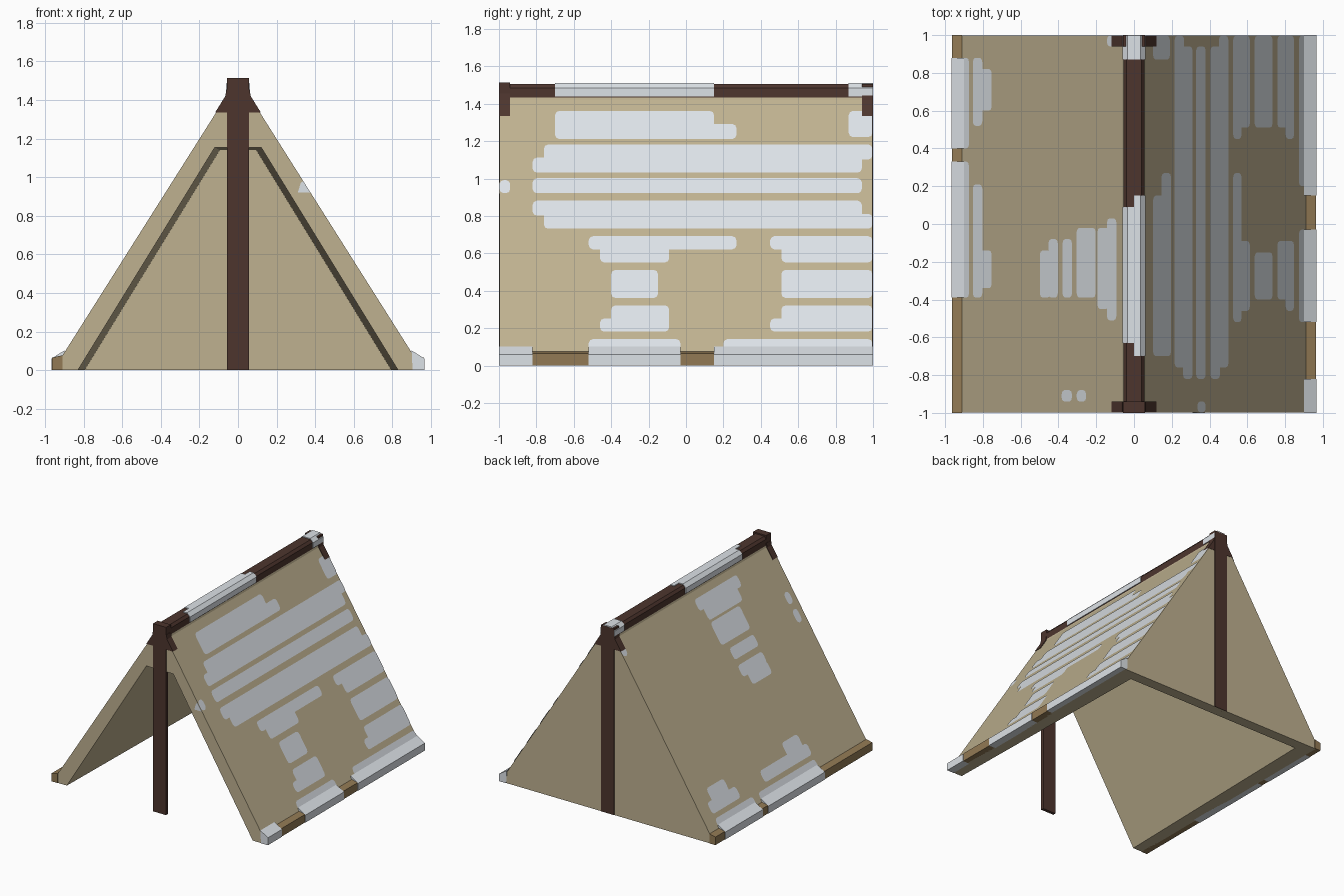
import bpy
import bmesh
from mathutils import Vector

cube = bpy.data.objects.get("Cube")
if cube:
    bpy.data.objects.remove(cube, do_unlink=True)


def material(name, rgb):
    mat = bpy.data.materials.new(name)
    mat.use_nodes = True
    colour = (*rgb, 1)
    mat.diffuse_color = colour
    shader = mat.node_tree.nodes["Principled BSDF"]
    shader.inputs["Base Color"].default_value = colour
    shader.inputs["Roughness"].default_value = 0.9
    return mat


CANVAS = material("tan canvas", (0.52, 0.44, 0.28))
SNOW = material("pale snow", (0.72, 0.76, 0.80))
DARK_WOOD = material("dark wood", (0.075, 0.036, 0.027))
TRIM_WOOD = material("light brown wood", (0.29, 0.195, 0.09))


def make_object(name, bm, mat, fix_normals=True):
    if fix_normals:
        bmesh.ops.recalc_face_normals(bm, faces=bm.faces)
    mesh = bpy.data.meshes.new(name)
    bm.to_mesh(mesh)
    bm.free()
    mesh.materials.append(mat)
    obj = bpy.data.objects.new(name, mesh)
    bpy.context.collection.objects.link(obj)
    return obj


def prism(name, profile, y0, y1, mat, side=1):
    """Extrude an (x, z) profile along y, flipped in x when side is -1."""
    bm = bmesh.new()
    face = bm.faces.new([bm.verts.new((side * x, y0, z)) for x, z in profile])
    extruded = bmesh.ops.extrude_face_region(bm, geom=[face])["geom"]
    moved = [v for v in extruded if isinstance(v, bmesh.types.BMVert)]
    bmesh.ops.translate(bm, verts=moved, vec=(0, y1 - y0, 0))
    return make_object(name, bm, mat)


def box(name, x0, x1, y0, y1, z0, z1, mat):
    return prism(name, [(x0, z0), (x1, z0), (x1, z1), (x0, z1)], y0, y1, mat)


# Slope of the roof, shared by the tent body and everything lying on it
EAVE = Vector((0.92, 0.06))
TOP = Vector((0.06, 1.42))
RUN = (TOP.x - EAVE.x) / (TOP.y - EAVE.y)
END = 0.997


def slope_x(z):
    return EAVE.x + (z - EAVE.y) * RUN


def slope_z(x):
    return EAVE.y + (x - EAVE.x) / RUN


def mirrored(half):
    return half + [(-x, z) for x, z in reversed(half)]


# Tent body: closed back, tapered hollow open at the front and below
def tent_body():
    bm = bmesh.new()

    def loop(half, y):
        return [bm.verts.new((x, y, z)) for x, z in mirrored(half)]

    outer = [(EAVE.x, 0), tuple(EAVE), tuple(TOP), (0.05, 1.455)]
    front, back = loop(outer, -END), loop(outer, END)
    mouth = loop([(0.83, 0), (0.12, 1.155)], -END)
    deep = loop([(0.795, 0), (0.095, 1.14)], 0.91)
    for a, b in ((front, back), (mouth, deep)):
        for i in range(len(a) - 1):
            bm.faces.new((a[i], a[i + 1], b[i + 1], b[i]))
    bm.faces.new(back)
    bm.faces.new(deep)
    bm.faces.new(front + mouth[::-1])
    bm.faces.new((front[0], mouth[0], deep[0], deep[-1],
                  mouth[-1], front[-1], back[-1], back[0]))
    make_object("tent_body", bm, CANVAS)


tent_body()


# Eave rails, split along y into bare and snowy lengths
BARE_RAIL = [(0.91, 0), (0.963, 0), (0.963, 0.065), (0.91, 0.077)]
SNOWY_RAIL = [(0.905, 0), (0.967, 0), (0.967, 0.06), (0.9, 0.102)]


def eave_rail(label, side, cuts, snowy):
    for i, (y0, y1) in enumerate(zip(cuts, cuts[1:])):
        kind = "snowy" if snowy else "bare"
        prism(f"{label}_{kind}_rail_{i + 1}", SNOWY_RAIL if snowy else BARE_RAIL,
              y0, y1, SNOW if snowy else TRIM_WOOD, side)
        snowy = not snowy


eave_rail("left", 1, [-1, -0.82, -0.52, -0.03, 0.15, 1], True)
eave_rail("right", -1, [-1, -0.39, 0.33, 0.4, 0.88, 1], False)


# Snow patches: rounded plates lying on the roof slopes
def snow_patches(name, side, rects):
    bm = bmesh.new()
    lift = Vector((1, 0, -RUN)).normalized() * 0.004
    for y0, y1, z0, z1 in rects:
        r = min(0.022, (z1 - z0) / 3)
        s = r * 0.3
        corners = []
        for cy, cz, dy, dz in ((y0, z0, 1, 1), (y1, z0, -1, 1),
                               (y1, z1, -1, -1), (y0, z1, 1, -1)):
            arc = [(cy, cz + dz * r), (cy + dy * s, cz + dz * s), (cy + dy * r, cz)]
            corners += arc if dy == dz else arc[::-1]
        points = [Vector((slope_x(z), y, z)) + lift for y, z in corners]
        if side < 0:
            points = [Vector((-p.x, p.y, p.z)) for p in reversed(points)]
        bm.faces.new([bm.verts.new(p) for p in points])
    make_object(name, bm, SNOW, fix_normals=False)


# Each row: y start, y end, z bottom, z top
LEFT_PATCHES = [
    (-0.70, 0.15, 1.21, 1.36), (-0.2, 0.27, 1.21, 1.29), (0.87, END, 1.22, 1.36),
    (-0.76, END, 1.10, 1.18), (-0.82, 0.94, 1.03, 1.11), (-0.76, 0.94, 1.06, 1.15),
    (-0.82, 0.94, 0.92, 1.0), (-END, -0.94, 0.92, 0.99),
    (-0.82, 0.94, 0.80, 0.88), (-0.76, END, 0.73, 0.81), (-0.76, 0.94, 0.76, 0.85),
    (-0.52, 0.27, 0.62, 0.69), (-0.46, -0.09, 0.55, 0.66),
    (0.45, END, 0.62, 0.69), (0.51, END, 0.55, 0.66),
    (-0.40, -0.15, 0.36, 0.51), (0.51, END, 0.36, 0.51),
    (-0.40, -0.09, 0.2, 0.32), (-0.46, -0.09, 0.18, 0.25),
    (0.51, END, 0.2, 0.32), (0.45, END, 0.18, 0.25),
    (-0.52, -0.03, 0.07, 0.14), (0.2, END, 0.07, 0.14),
]
snow_patches("left_roof_snow", 1, LEFT_PATCHES)

# Each row: y start, y end, then outer and inner distance from the ridge
RIGHT_PATCHES = [
    (0.40, 0.88, 0.92, 0.87), (-0.39, 0.33, 0.92, 0.87),
    (0.52, 0.88, 0.85, 0.80), (0.60, 0.82, 0.83, 0.75),
    (-0.39, 0.21, 0.85, 0.80), (-0.34, -0.14, 0.83, 0.75),
    (-0.39, -0.14, 0.495, 0.44), (-0.39, -0.08, 0.45, 0.40),
    (-0.39, -0.08, 0.375, 0.325), (-0.39, -0.02, 0.30, 0.20),
    (-0.45, -0.02, 0.19, 0.13), (-0.51, 0.03, 0.14, 0.09),
    (-0.94, -0.88, 0.38, 0.325), (-0.94, -0.88, 0.30, 0.25),
    (0.94, END, 0.14, 0.07),
]
snow_patches("right_roof_snow", -1,
             [(y0, y1, slope_z(far), slope_z(near))
              for y0, y1, far, near in RIGHT_PATCHES])

# Snow wrapping onto the front edge of the left slope
prism("front_edge_snow", [(0.31, 0.92), (slope_x(0.92), 0.92),
                          (slope_x(0.98), 0.98), (0.325, 0.97)],
      -1, -END, SNOW)

# Ridge beam with chamfered top
prism("ridge_beam", mirrored([(0.056, 1.4), (0.056, 1.485), (0.04, 1.505)]),
      -0.99, 0.99, DARK_WOOD)

# Snow lying on the ridge beam
RIDGE_CAP = [(0, 1.44), (0.062, 1.44), (0.062, 1.485), (0.035, 1.512), (0, 1.512)]
prism("ridge_snow_left", RIDGE_CAP, -0.70, 0.15, SNOW)
prism("ridge_snow_right", RIDGE_CAP, -0.63, 0.09, SNOW, -1)
for side, label in ((1, "left"), (-1, "right")):
    prism(f"ridge_end_snow_{label}", RIDGE_CAP, 0.87, 0.999, SNOW, side)

# Posts at both ends, thin below and deeper at the head, with side brackets
for sign, label in ((-1, "front"), (1, "back")):
    outer = sign * 1.0
    box(f"{label}_post", -0.058, 0.058, outer, sign * 0.975, 0, 1.5, DARK_WOOD)
    box(f"{label}_post_head", -0.058, 0.058, outer, sign * 0.94, 1.33,
        1.515 if sign < 0 else 1.505, DARK_WOOD)
    for side, hand in ((1, "left"), (-1, "right")):
        prism(f"{label}_{hand}_bracket",
              [(0.05, 1.335), (slope_x(1.335) + 0.005, 1.335),
               (slope_x(1.42) + 0.006, 1.42), (0.06, 1.455), (0.05, 1.455)],
              sign * 0.999, sign * 0.94, DARK_WOOD, side)
